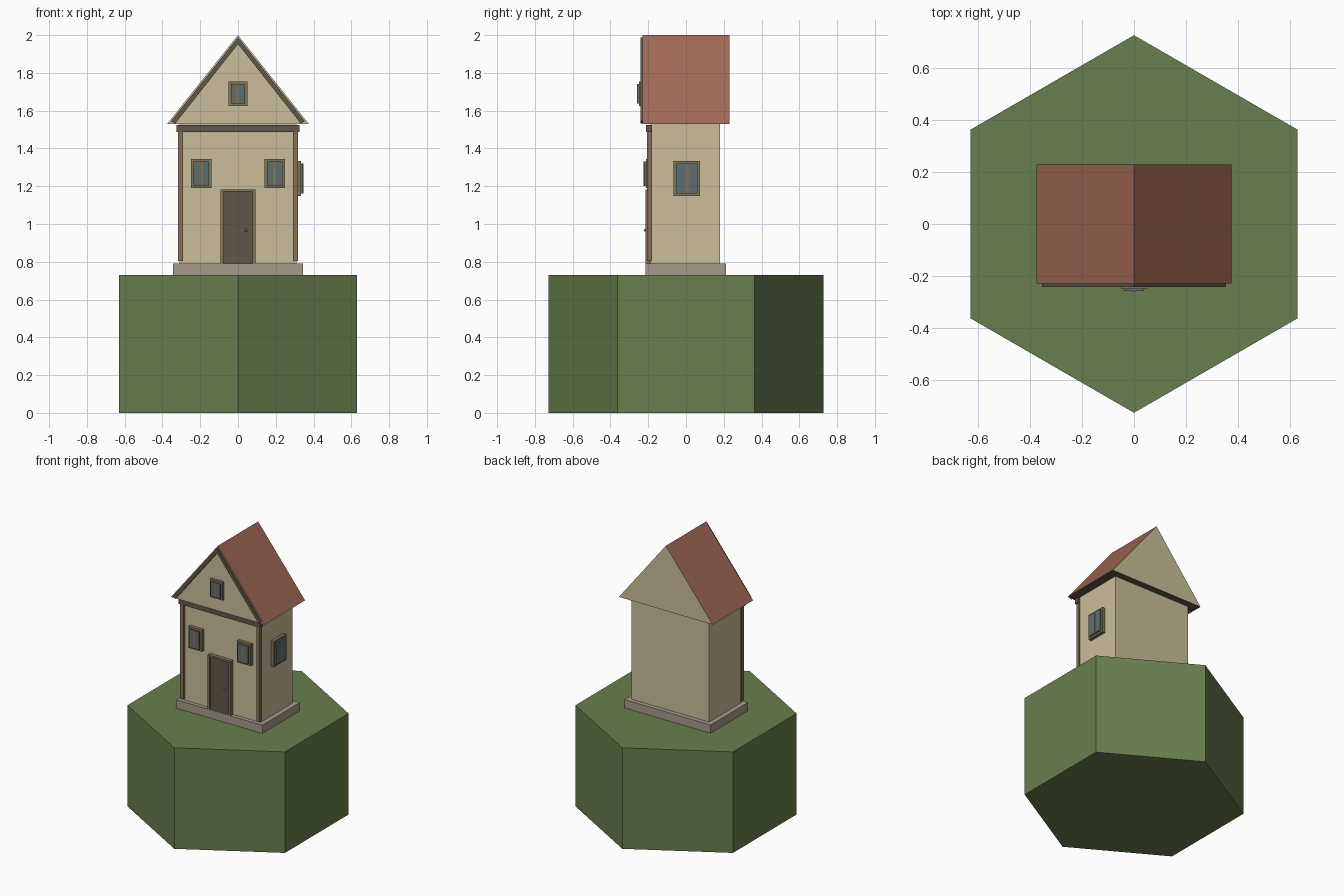
import bpy, bmesh, math
from mathutils import Vector

if "Cube" in bpy.data.objects:
    bpy.data.objects.remove(bpy.data.objects["Cube"])


def lin(c):
    c /= 255
    return c / 12.92 if c <= 0.04045 else ((c + 0.055) / 1.055) ** 2.4


def material(name, r, g, b):
    m = bpy.data.materials.new(name)
    m.diffuse_color = (lin(r), lin(g), lin(b), 1)
    m.use_nodes = True
    m.node_tree.nodes["Principled BSDF"].inputs["Base Color"].default_value = m.diffuse_color
    return m


GRASS = material("grass green", 104, 127, 78)
STONE = material("stone grey", 166, 154, 138)
CREAM = material("cream plaster", 203, 190, 155)
TILE = material("roof red", 160, 104, 84)
DARK = material("dark timber", 97, 86, 74)
BROWN = material("brown timber", 137, 114, 86)
GLASS = material("window glass", 92, 112, 114)
METAL = material("knob metal", 190, 185, 175)


def finish(name, bm, mats):
    bmesh.ops.recalc_face_normals(bm, faces=bm.faces)
    me = bpy.data.meshes.new(name)
    bm.to_mesh(me)
    bm.free()
    for m in mats:
        me.materials.append(m)
    ob = bpy.data.objects.new(name, me)
    bpy.context.collection.objects.link(ob)
    return ob


def box(name, x, y, z, mat):
    """Box from (min, max) ranges."""
    bm = bmesh.new()
    bmesh.ops.create_cube(bm, size=1)
    for v in bm.verts:
        v.co = Vector([r[0] + (c + 0.5) * (r[1] - r[0]) for c, r in zip(v.co, (x, y, z))])
    return finish(name, bm, [mat])


def prism(name, profile, y0, y1, mats):
    """Extrude an (x, z) profile along y."""
    bm = bmesh.new()
    f = bm.faces.new([bm.verts.new((x, y0, z)) for x, z in profile])
    ext = bmesh.ops.extrude_face_region(bm, geom=[f])["geom"]
    for v in ext:
        if isinstance(v, bmesh.types.BMVert):
            v.co.y = y1
    return finish(name, bm, mats)


def window(name, origin, w, h, depth, angle=0):
    """Frame, raised glazing and centre bar; outward is local -y."""
    def part(suffix, hw, d, hh, mat):
        ob = box(f"{name}_{suffix}", (-hw, hw), (-d, 0.005), (-hh, hh), mat)
        ob.location = origin
        ob.rotation_euler.z = angle
    part("frame", w / 2, depth * 0.65, h / 2, BROWN)
    part("glass", w / 2 - 0.013, depth * 0.95, h / 2 - 0.013, GLASS)
    part("bar", 0.007, depth, h / 2 - 0.013, BROWN)


# Hexagonal ground block
bm = bmesh.new()
R = 0.727
ring = [(R * math.sin(i * math.pi / 3), R * math.cos(i * math.pi / 3)) for i in range(6)]
low = [bm.verts.new((x, y, 0)) for x, y in ring]
top = [bm.verts.new((x, y, 0.73)) for x, y in ring]
bm.faces.new(low)
bm.faces.new(top)
for i in range(6):
    j = (i + 1) % 6
    bm.faces.new((low[i], low[j], top[j], top[i]))
finish("ground_block", bm, [GRASS])

# Foundation and walls
box("foundation", (-0.345, 0.345), (-0.215, 0.212), (0.73, 0.79), STONE)
box("walls", (-0.31, 0.31), (-0.187, 0.18), (0.79, 1.53), CREAM)

# Roof: plaster gables, tiled slopes, timber underside
roof = prism("roof", [(-0.375, 1.53), (0.375, 1.53), (0, 2.0)], -0.23, 0.23, [CREAM, TILE, DARK])
for p in roof.data.polygons:
    if p.normal.z > 0.3:
        p.material_index = 1
    elif p.normal.z < -0.3:
        p.material_index = 2

# Gable rafters, corner posts and front beam
for s, side in ((-1, "left"), (1, "right")):
    prism(f"{side}_rafter", [(0, 1.988), (s * 0.354, 1.544), (s * 0.332, 1.532), (0, 1.952)],
          -0.242, -0.225, [DARK])
    box(f"{side}_post", sorted((s * 0.292, s * 0.318)), (-0.207, -0.18), (0.803, 1.49), BROWN)
box("front_beam", (-0.326, 0.326), (-0.213, -0.18), (1.487, 1.525), DARK)

# Door with surround and knob
box("door", (-0.078, 0.078), (-0.205, -0.18), (0.79, 1.175), DARK)
for s, side in ((-1, "left"), (1, "right")):
    box(f"{side}_door_jamb", sorted((s * 0.076, s * 0.092)), (-0.215, -0.18), (0.79, 1.183), BROWN)
box("door_lintel", (-0.092, 0.092), (-0.2145, -0.18), (1.172, 1.183), BROWN)
bm = bmesh.new()
bmesh.ops.create_icosphere(bm, subdivisions=1, radius=0.009)
bmesh.ops.translate(bm, verts=bm.verts, vec=(0.042, -0.214, 0.967))
finish("door_knob", bm, [METAL])

# Windows
window("left_window", (-0.195, -0.187, 1.267), 0.108, 0.155, 0.038)
window("right_window", (0.195, -0.187, 1.267), 0.108, 0.155, 0.038)
window("gable_window", (0, -0.23, 1.69), 0.102, 0.13, 0.03)
window("side_window", (0.31, 0.005, 1.242), 0.14, 0.185, 0.036, math.pi / 2)
